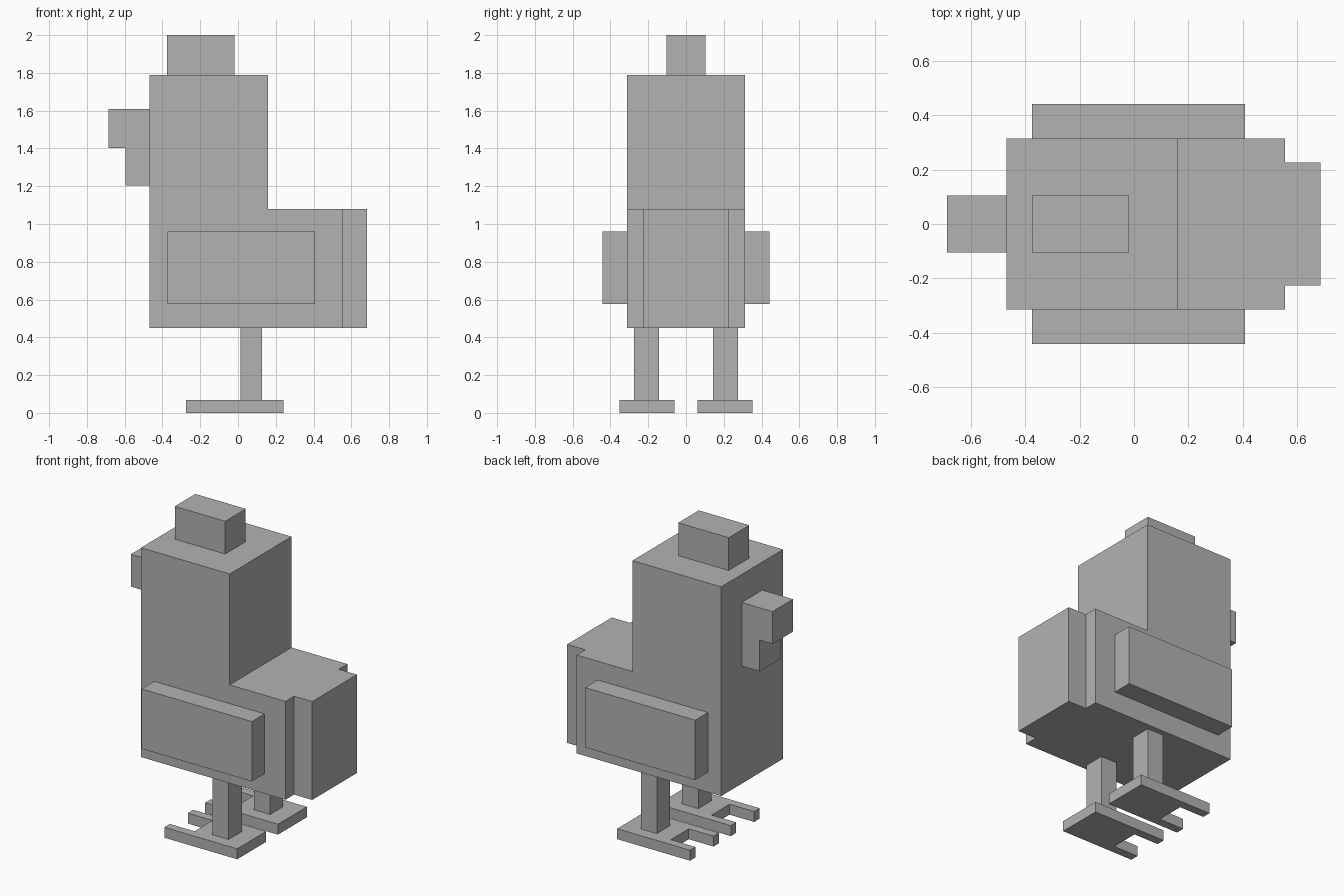
import bpy
import bmesh
from mathutils import Vector

if "Cube" in bpy.data.objects:
    bpy.data.objects.remove(bpy.data.objects["Cube"], do_unlink=True)

grey = bpy.data.materials.new("plain grey")
grey.use_nodes = True
colour = (0.45, 0.45, 0.45, 1)
grey.diffuse_color = colour
grey.node_tree.nodes["Principled BSDF"].inputs["Base Color"].default_value = colour


def prism(name, outline, start, depth):
    """Extrude a flat outline of 3D points along a direction."""
    bm = bmesh.new()
    face = bm.faces.new([bm.verts.new(Vector(p) + Vector(start)) for p in outline])
    result = bmesh.ops.extrude_face_region(bm, geom=[face])
    moved = [v for v in result["geom"] if isinstance(v, bmesh.types.BMVert)]
    bmesh.ops.translate(bm, verts=moved, vec=depth)
    bmesh.ops.recalc_face_normals(bm, faces=bm.faces)
    mesh = bpy.data.meshes.new(name)
    bm.to_mesh(mesh)
    bm.free()
    mesh.materials.append(grey)
    obj = bpy.data.objects.new(name, mesh)
    bpy.context.collection.objects.link(obj)
    return obj


def side_profile(name, points, half_width):
    """Side outline in x and z, as wide on both sides of the middle."""
    outline = [(x, 0, z) for x, z in points]
    return prism(name, outline, (0, -half_width, 0), (0, 2 * half_width, 0))


def box(name, xs, ys, zs):
    corners = [(xs[0], ys[0], 0), (xs[1], ys[0], 0), (xs[1], ys[1], 0), (xs[0], ys[1], 0)]
    return prism(name, corners, (0, 0, zs[0]), (0, 0, zs[1] - zs[0]))


# Body, neck and head in one stepped block
side_profile("body", [(-0.468, 0.45), (0.555, 0.45), (0.555, 1.08),
                      (0.16, 1.08), (0.16, 1.79), (-0.468, 1.79)], 0.313)
# Beak with the wattle below it
side_profile("beak", [(-0.468, 1.203), (-0.468, 1.61), (-0.686, 1.61),
                      (-0.686, 1.403), (-0.595, 1.403), (-0.595, 1.203)], 0.104)
box("comb", (-0.375, -0.018), (-0.104, 0.104), (1.79, 2))
box("tail", (0.555, 0.684), (-0.226, 0.226), (0.45, 1.08))

# Wings, legs and two-toed feet on both sides
for side, s in (("right", -1), ("left", 1)):
    box(f"{side}_wing", (-0.374, 0.407), (s * 0.313, s * 0.441), (0.577, 0.96))
    box(f"{side}_leg", (0.013, 0.127), (s * 0.143, s * 0.276), (0.067, 0.45))
    inner, outer, toe = 0.06, 0.352, 0.055
    back, notch, tip = 0.241, -0.1, -0.275
    foot = [(back, inner), (back, outer), (tip, outer), (tip, outer - toe),
            (notch, outer - toe), (notch, inner + toe), (tip, inner + toe), (tip, inner)]
    prism(f"{side}_foot", [(x, s * y, 0) for x, y in foot], (0, 0, 0), (0, 0, 0.067))
